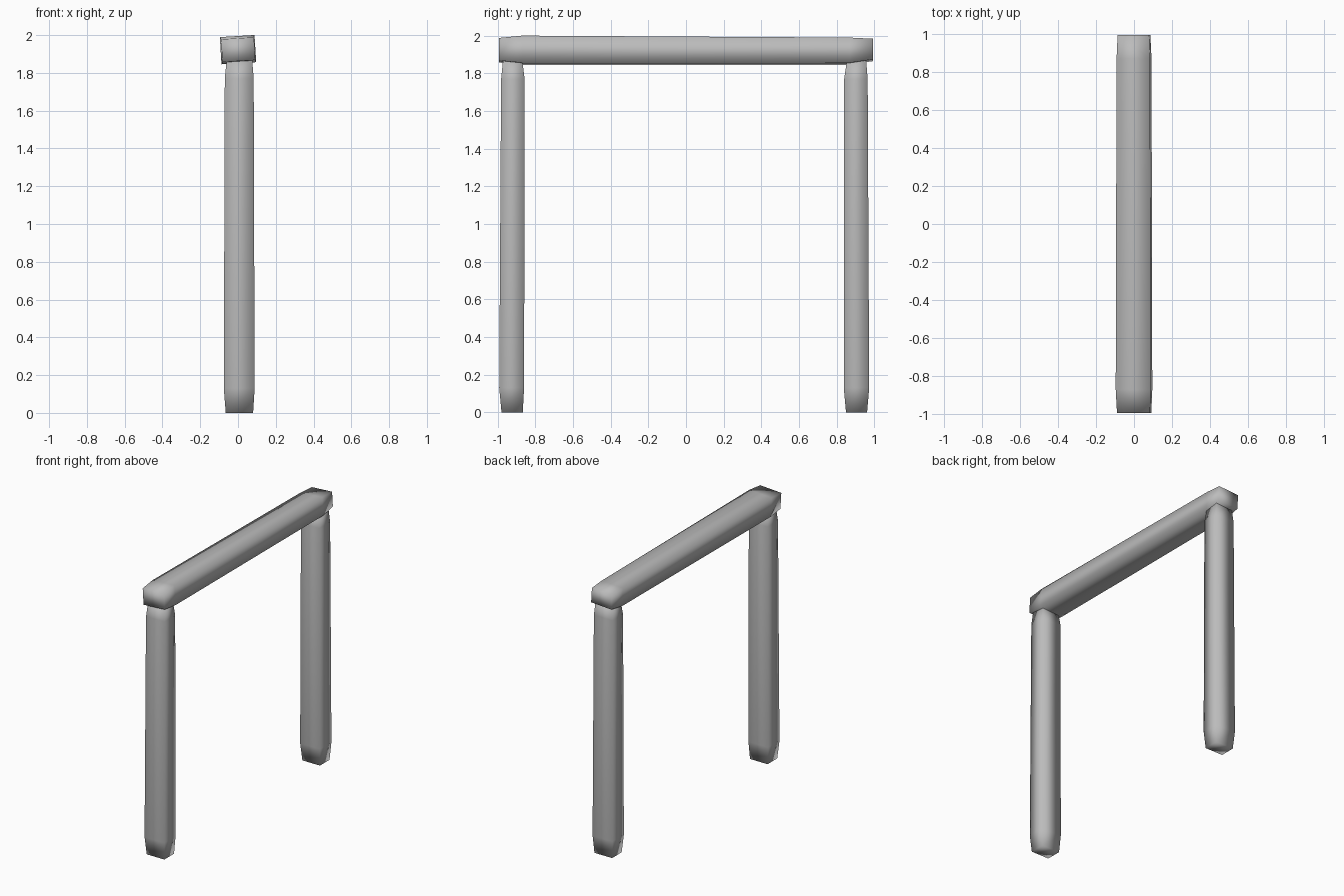
import bpy, bmesh, math
from mathutils import Vector, Matrix

cube = bpy.data.objects.get("Cube")
if cube:
    bpy.data.objects.remove(cube, do_unlink=True)

grey = bpy.data.materials.new("plain grey")
grey.use_nodes = True
colour = (0.5, 0.5, 0.5, 1)
grey.diffuse_color = colour
grey.node_tree.nodes["Principled BSDF"].inputs["Base Color"].default_value = colour


def timber(name, rings, turn):
    """Loft rectangles (u_min, u_max, v_min, v_max, along) into a soft-shaded timber."""
    bm = bmesh.new()
    loops = []
    for u0, u1, v0, v1, w in rings:
        corners = ((u0, v0), (u1, v0), (u1, v1), (u0, v1))
        loops.append([bm.verts.new(turn @ Vector((u, v, w))) for u, v in corners])
    for a, b in zip(loops, loops[1:]):
        for i in range(4):
            j = (i + 1) % 4
            bm.faces.new((a[i], a[j], b[j], b[i]))
    bm.faces.new(loops[0])
    bm.faces.new(loops[-1])
    bmesh.ops.recalc_face_normals(bm, faces=bm.faces)
    for f in bm.faces:
        f.smooth = True
    mesh = bpy.data.meshes.new(name)
    bm.to_mesh(mesh)
    bm.free()
    mesh.materials.append(grey)
    obj = bpy.data.objects.new(name, mesh)
    bpy.context.collection.objects.link(obj)
    return obj


# Two posts, pinched at both ends
upright = Matrix.Identity(3)
timber("front_post", [
    (-0.065, 0.080, -0.980, -0.867, 0.0),
    (-0.075, 0.088, -0.992, -0.860, 0.13),
    (-0.070, 0.083, -0.982, -0.857, 1.77),
    (-0.060, 0.075, -0.972, -0.870, 1.87)], upright)
timber("back_post", [
    (-0.065, 0.080, 0.850, 0.962, 0.0),
    (-0.075, 0.088, 0.838, 0.973, 0.13),
    (-0.070, 0.083, 0.840, 0.965, 1.77),
    (-0.060, 0.075, 0.855, 0.957, 1.87)], upright)

# Cross beam, rolled slightly about its length
lay_down = Matrix(((1, 0, 0), (0, 0, 1), (0, 1, 0)))
beam = timber("cross_beam", [
    (-0.086, 0.088, -0.060, 0.060, -0.993),
    (-0.092, 0.092, -0.072, 0.072, -0.87),
    (-0.088, 0.088, -0.072, 0.062, 0.87),
    (-0.083, 0.083, -0.053, 0.056, 0.993)], lay_down)
beam.location.z = 1.923
beam.rotation_euler.y = math.radians(-3.5)
